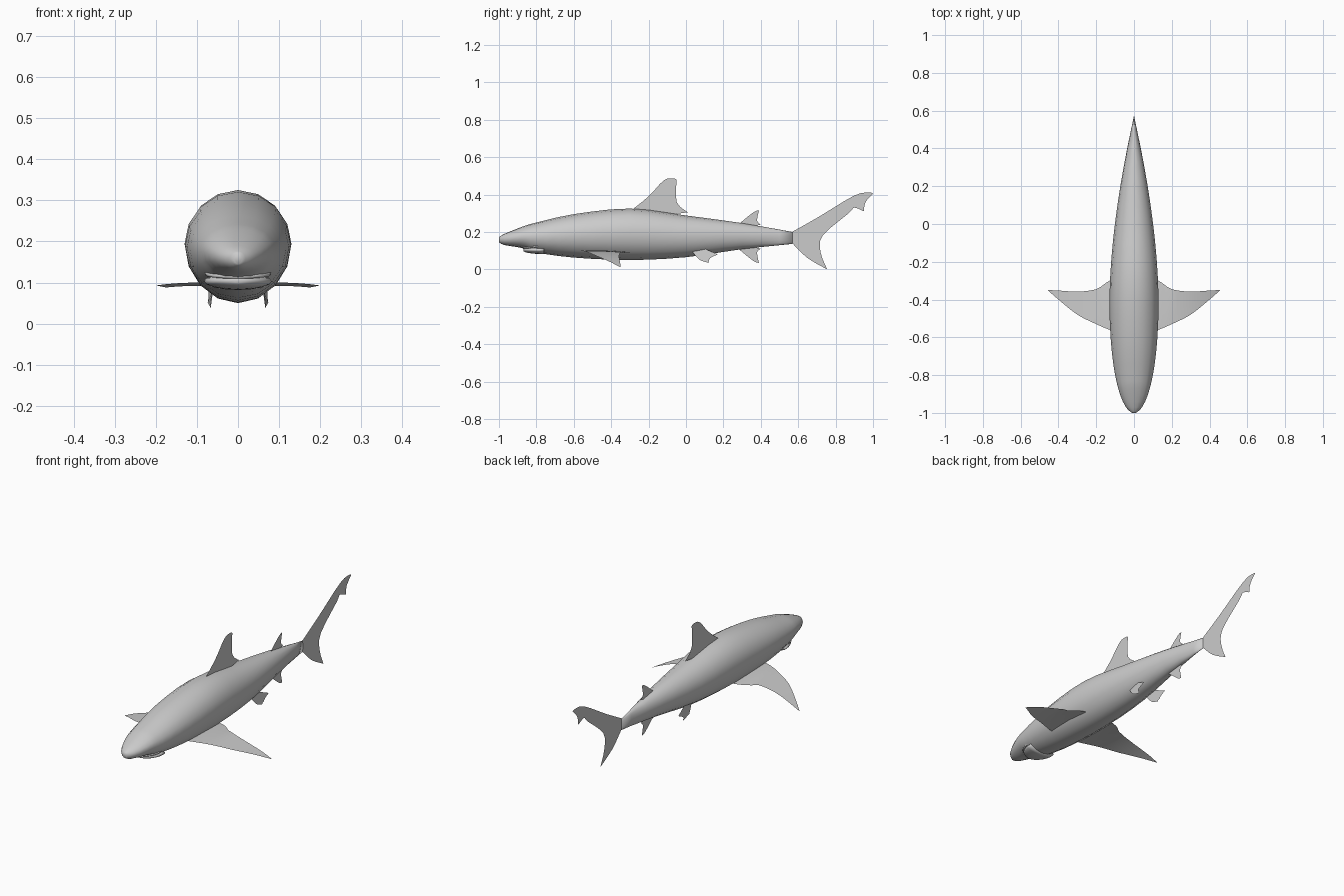
import bpy
import math
from mathutils import Vector

default_cube = bpy.data.objects.get("Cube")
if default_cube:
    bpy.data.objects.remove(default_cube, do_unlink=True)

# One flat grey for the whole animal
grey = bpy.data.materials.new("shark grey")
grey.use_nodes = True
grey.diffuse_color = (0.6, 0.6, 0.6, 1)
shader = grey.node_tree.nodes["Principled BSDF"]
shader.inputs["Base Color"].default_value = grey.diffuse_color


def make_object(name, vertices, faces, smooth=True):
    mesh = bpy.data.meshes.new(name)
    mesh.from_pydata(vertices, [], faces)
    mesh.materials.append(grey)
    mesh.polygons.foreach_set("use_smooth", [smooth] * len(mesh.polygons))
    mesh.update()
    obj = bpy.data.objects.new(name, mesh)
    bpy.context.collection.objects.link(obj)
    return obj


def smooth_path(points, steps=3):
    """Pass a rounded path through every point."""
    points = [Vector(point) for point in points]
    padded = [points[0]] + points + [points[-1]]
    path = []
    for before, start, end, after in zip(padded, padded[1:], padded[2:], padded[3:]):
        leave, arrive = (end - before) / 2, (after - start) / 2
        for step in range(steps):
            t = step / steps
            blend = t * t * (3 - 2 * t)
            path.append(start.lerp(end, blend)
                        + leave * t * (1 - t) ** 2 - arrive * t * t * (1 - t))
    return path + [points[-1]]


def outline(start, *curves):
    """Join rounded curves; each begins at the corner where the last one ended."""
    path = [Vector(start)]
    for curve in curves:
        path += smooth_path([path[-1]] + curve)[1:]
    return path


def loft(name, stations, sides=16):
    """Skin rings given as y, half width, bottom and top."""
    vertices, faces = [], []
    for y, width, bottom, top in stations:
        middle = bottom + (top - bottom) * 0.53
        for i in range(sides):
            angle = math.tau * i / sides
            rise = math.sin(angle)
            reach = top - middle if rise > 0 else middle - bottom
            vertices.append((width * math.cos(angle), y, middle + reach * rise))
    for ring in range(len(stations) - 1):
        for i in range(sides):
            a, b = ring * sides + i, ring * sides + (i + 1) % sides
            faces.append((a, b, b + sides, a + sides))
    faces.append(tuple(range(sides))[::-1])
    last = len(vertices) - sides
    faces.append(tuple(range(last, last + sides)))
    return make_object(name, vertices, faces)


def flat_fin(name, path, spread=lambda y, z: 0):
    """Paper-thin fin outlined in y and z; spread sets its sideways position."""
    vertices = [(spread(y, z), y, z) for y, z in path]
    return make_object(name, vertices, [tuple(range(len(path)))], False)


def mirror(obj):
    obj.modifiers.new("other side", "MIRROR")


def body_width(y):
    """Rounded snout in front of the widest point, long taper behind it."""
    widest, full, tail_end = -0.4, 0.13, 0.57
    if y < widest:
        ahead = min(1, (widest - y) / (1 + widest))
        return max(0.01, full * math.sqrt(1 - ahead ** 2.2))
    behind = (y - widest) / (tail_end - widest)
    return max(0.001, full * (1 - behind ** 1.7))


# Body: belly and back lines given as y, bottom, top
side_lines = smooth_path([
    (-1, 0.145, 0.172), (-0.97, 0.13, 0.19), (-0.87, 0.113, 0.23), (-0.8, 0.09, 0.25),
    (-0.6, 0.063, 0.295), (-0.3, 0.05, 0.325), (0, 0.065, 0.288),
    (0.3, 0.108, 0.247), (0.57, 0.136, 0.2),
])
loft("body", [(y, body_width(y), bottom, top) for y, bottom, top in side_lines])

# Lower jaw: rounded scoop set back under the snout
jaw_rings = []
for ring in range(8):
    angle = ring * math.pi / 14 + 0.1
    swell = math.sin(angle)
    jaw_rings.append((-0.77 - 0.1 * math.cos(angle), 0.083 * swell,
                      0.1 - 0.018 * swell, 0.108 + 0.015 * swell))
loft("lower_jaw", jaw_rings)

# Upper lip: slim rounded rim curving around the mouth
lip_curve = bpy.data.curves.new("upper_lip", "CURVE")
lip_curve.dimensions = "3D"
lip_curve.bevel_depth = 0.005
lip_curve.bevel_resolution = 1
lip_line = lip_curve.splines.new("POLY")
steps = 12
lip_line.points.add(steps)
for i, point in enumerate(lip_line.points):
    angle = math.pi * i / steps
    across, ahead = math.cos(angle), math.sin(angle)
    point.co = (0.076 * across, -0.79 - 0.08 * ahead, 0.122 - 0.008 * ahead, 1)
lip_curve.materials.append(grey)
bpy.context.collection.objects.link(bpy.data.objects.new("upper_lip", lip_curve))

# Main dorsal fin: leading edge, hollow trailing edge, hidden root
flat_fin("dorsal_fin", outline(
    (-0.3, 0.31),
    [(-0.2, 0.39), (-0.12, 0.475), (-0.07, 0.487), (-0.05, 0.48)],
    [(-0.05, 0.36), (0.01, 0.305)],
    [(-0.08, 0.293)],
    [(-0.1, 0.27)],
))

# Small matching fins above and below the tail stem
for name, base, side in (("second_dorsal_fin", 0.24, 1), ("anal_fin", 0.11, -1)):
    small_shape = outline(
        (0.28, 0), [(0.36, 0.065), (0.39, 0.075)], [(0.38, 0.02), (0.4, 0)], [(0.33, -0.02)])
    flat_fin(name, [(y, base + side * height) for y, height in small_shape])

# Tail fin: long upper lobe with a notch, short lower lobe
flat_fin("tail_fin", outline(
    (0.53, 0.18),
    [(0.7, 0.275), (0.9, 0.395), (0.98, 0.41), (1, 0.405)],
    [(0.96, 0.36), (0.95, 0.31)],
    [(0.9, 0.33), (0.87, 0.3), (0.73, 0.18), (0.72, 0.09), (0.755, 0)],
    [(0.65, 0.06), (0.57, 0.138)],
    [(0.53, 0.14)],
))

# Pectoral fins: thin wings drooping to the tip, ribs given as x, front, back
ribs = smooth_path([
    (0.06, -0.58, -0.28), (0.13, -0.56, -0.3), (0.2, -0.53, -0.345),
    (0.3, -0.48, -0.358), (0.4, -0.4, -0.352), (0.455, -0.352, -0.35),
])
wing_points, wing_faces = [], []
for x, front, back in ribs:
    height = 0.1 - 0.7 * max(0, x - 0.1) ** 2
    sag = 0.008 if x < 0.18 else 0
    wing_points += [(x, front, height), (x, (front + back) / 2, height),
                    (x, back, height - sag)]
for rib in range(len(ribs) - 1):
    for column in range(2):
        a = rib * 3 + column
        wing_faces.append((a, a + 3, a + 4, a + 1))
mirror(make_object("pectoral_fins", wing_points, wing_faces))

# Pelvic fins: small splayed blades under the rear belly
mirror(flat_fin("pelvic_fins", outline(
    (0.03, 0.1),
    [(0.07, 0.053), (0.12, 0.035)],
    [(0.13, 0.06), (0.17, 0.08)],
    [(0.1, 0.11)],
), lambda y, z: 0.05 + 0.2 * (0.12 - z) + 0.08 * y * (z > 0.05)))
